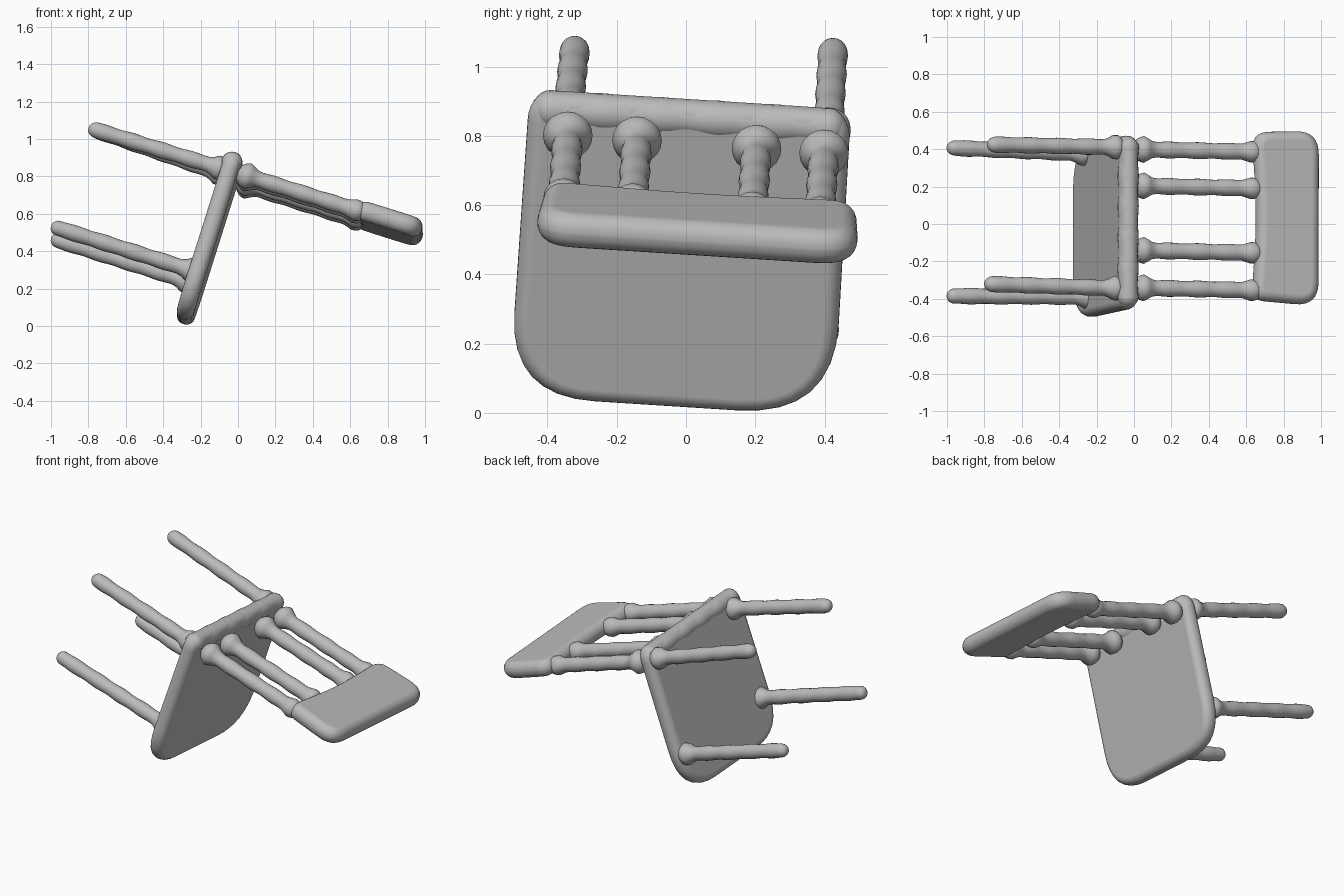
import bpy, bmesh, math
from mathutils import Vector, Matrix

cube = bpy.data.objects.get("Cube")
if cube:
    bpy.data.objects.remove(cube, do_unlink=True)

grey = bpy.data.materials.new("plain grey")
grey.use_nodes = True
grey.diffuse_color = (0.5, 0.5, 0.5, 1)
grey.node_tree.nodes["Principled BSDF"].inputs["Base Color"].default_value = (0.5, 0.5, 0.5, 1)

# Axes of the toppled chair: across the seat, along the seat, out of the seat
V = Vector((0.30, 0.06, 0.95)).normalized()
U = Vector((0, 1, -0.07))
U = (U - V * U.dot(V)).normalized()
W = U.cross(V)


def finish(name, bm):
    bmesh.ops.recalc_face_normals(bm, faces=bm.faces)
    me = bpy.data.meshes.new(name)
    bm.to_mesh(me)
    bm.free()
    me.materials.append(grey)
    ob = bpy.data.objects.new(name, me)
    bpy.context.collection.objects.link(ob)
    for p in me.polygons:
        p.use_smooth = True
    return ob


def slab(name, centre, a, b, corners, thick, edge):
    """Rounded plate in the plane of axes a, b; corners are (a, b, radius)."""
    n = a.cross(b).normalized()
    pts = []
    for i, (x, y, r) in enumerate(corners):
        c = Vector((x, y))
        p = (Vector(corners[i - 1][:2]) - c).normalized() * r + c
        q = (Vector(corners[(i + 1) % len(corners)][:2]) - c).normalized() * r + c
        for k in range(9):
            t = k / 8
            pts.append(p * (1 - t) ** 2 + c * 2 * t * (1 - t) + q * t * t)
    bm = bmesh.new()
    rings = [[bm.verts.new(centre + a * p.x + b * p.y + n * s * thick / 2) for p in pts]
             for s in (-1, 1)]
    for ring in rings:
        bm.faces.new(ring)
    for i in range(len(pts)):
        j = (i + 1) % len(pts)
        bm.faces.new((rings[0][i], rings[0][j], rings[1][j], rings[1][i]))
    ob = finish(name, bm)
    bev = ob.modifiers.new("round_edge", "BEVEL")
    bev.width = edge
    bev.segments = 6
    bev.limit_method = "ANGLE"
    bev.angle_limit = math.radians(60)
    ob.modifiers.new("clean_shading", "WEIGHTED_NORMAL")
    return ob


def rod(name, p0, p1, r, flare0=0.0, flare1=0.0, root=0.05, sides=20):
    """Slightly lumpy round rod with domed ends, flared where it meets a slab."""
    p0, p1 = Vector(p0), Vector(p1)
    d = p1 - p0
    length = d.length
    rot = d.to_track_quat("Z", "Y").to_matrix()
    caps = [r * (1 - math.cos(k * math.pi / 10)) for k in range(1, 6)]
    steps = caps + [r + (length - 2 * r) * k / 28 for k in range(1, 28)]
    steps += [length - c for c in reversed(caps)]
    bm = bmesh.new()
    rings = []
    for s in steps:
        e = min(s, length - s, r)
        rad = math.sqrt(max(r * r - (r - e) ** 2, 0))
        rad *= 1 + 0.05 * math.sin(s * 38)
        rad += flare0 * math.exp(-((s - root) / 0.04) ** 2) if s > root else flare0 * min(1, s / root)
        g = length - s
        rad += flare1 * math.exp(-((g - root) / 0.04) ** 2) if g > root else flare1 * min(1, g / root)
        rings.append([bm.verts.new(p0 + rot @ Vector((rad * math.cos(t), rad * math.sin(t), s)))
                      for t in (2 * math.pi * i / sides for i in range(sides))])
    for lo, hi in zip(rings, rings[1:]):
        for i in range(sides):
            j = (i + 1) % sides
            bm.faces.new((lo[i], lo[j], hi[j], hi[i]))
    bm.faces.new(rings[0])
    bm.faces.new(rings[-1])
    return finish(name, bm)


# Seat: square at the back edge, broadly rounded at the front edge
seat_centre = Vector((-0.153, -0.015, 0.465))
slab("seat", seat_centre, U, V,
     [(-0.47, -0.465, 0.25), (0.47, -0.465, 0.28), (0.465, 0.46, 0.09), (-0.465, 0.46, 0.09)],
     0.095, 0.044)

# Thickened rear rim of the seat
rim = seat_centre + V * 0.405
rod("seat_rear_rim", rim - U * 0.455, rim + U * 0.455, 0.054)

# Legs: (seat end, foot)
legs = {
    "front_leg_a": ((-0.20, -0.39, 0.283), (-1.0, -0.385, 0.535)),
    "front_leg_b": ((-0.225, 0.375, 0.225), (-1.0, 0.408, 0.47)),
    "rear_leg_a": ((-0.05, -0.345, 0.83), (-0.80, -0.32, 1.06)),
    "rear_leg_b": ((-0.05, 0.41, 0.80), (-0.785, 0.425, 1.055)),
}
for name, (top, foot) in legs.items():
    rod(name, top, foot, 0.042, flare0=0.025)

# Back spindles
for i, y in enumerate((-0.34, -0.14, 0.205, 0.40)):
    start = Vector((-0.01, y, 0.797 - 0.07 * y))
    rod(f"back_spindle_{i + 1}", start, start + W * 0.73, 0.043, flare0=0.028, flare1=0.015, root=0.06)

# Top panel of the backrest
slab("backrest_panel", Vector((0.808, 0.033, 0.548)), U, W,
     [(-0.445, -0.185, 0.07), (0.0, -0.155, 0.2), (0.455, -0.185, 0.09),
      (0.47, 0.185, 0.13), (-0.47, 0.185, 0.13)],
     0.105, 0.05)
